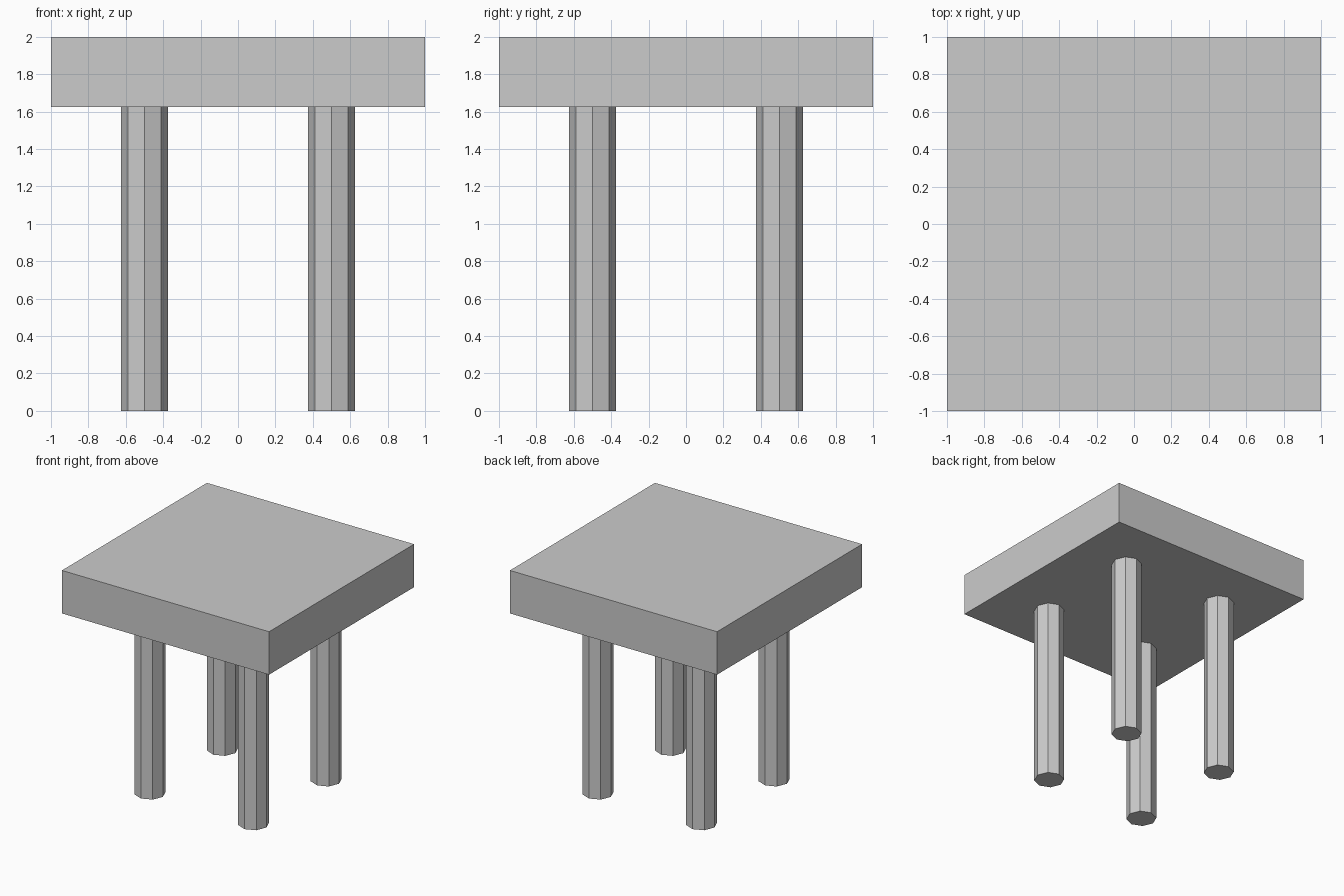
import bpy

# Remove the default cube
cube = bpy.data.objects.get("Cube")
if cube:
    bpy.data.objects.remove(cube, do_unlink=True)

TOP_Z = 2.0
UNDERSIDE_Z = 1.625
LEG_OFFSET = 0.5
LEG_RADIUS = 0.125

# Single plain grey
grey = bpy.data.materials.new("plain_grey")
grey.use_nodes = True
colour = (0.6, 0.6, 0.6, 1.0)
grey.diffuse_color = colour
grey.node_tree.nodes["Principled BSDF"].inputs["Base Color"].default_value = colour


def finish(name):
    """Name the active object and give it the grey material."""
    obj = bpy.context.object
    obj.name = name
    obj.data.name = name
    obj.data.materials.append(grey)
    return obj


# Thick square slab
thickness = TOP_Z - UNDERSIDE_Z
bpy.ops.mesh.primitive_cube_add(size=1, location=(0, 0, UNDERSIDE_Z + thickness / 2))
slab = finish("table_top")
slab.scale = (2, 2, thickness)
bpy.ops.object.transform_apply(location=False, rotation=False, scale=True)

# Four eight-sided legs
for depth_name, y in (("front", -LEG_OFFSET), ("back", LEG_OFFSET)):
    for side_name, x in (("right", -LEG_OFFSET), ("left", LEG_OFFSET)):
        bpy.ops.mesh.primitive_cylinder_add(
            vertices=8, radius=LEG_RADIUS, depth=UNDERSIDE_Z,
            location=(x, y, UNDERSIDE_Z / 2))
        finish(f"{depth_name}_{side_name}_leg")
